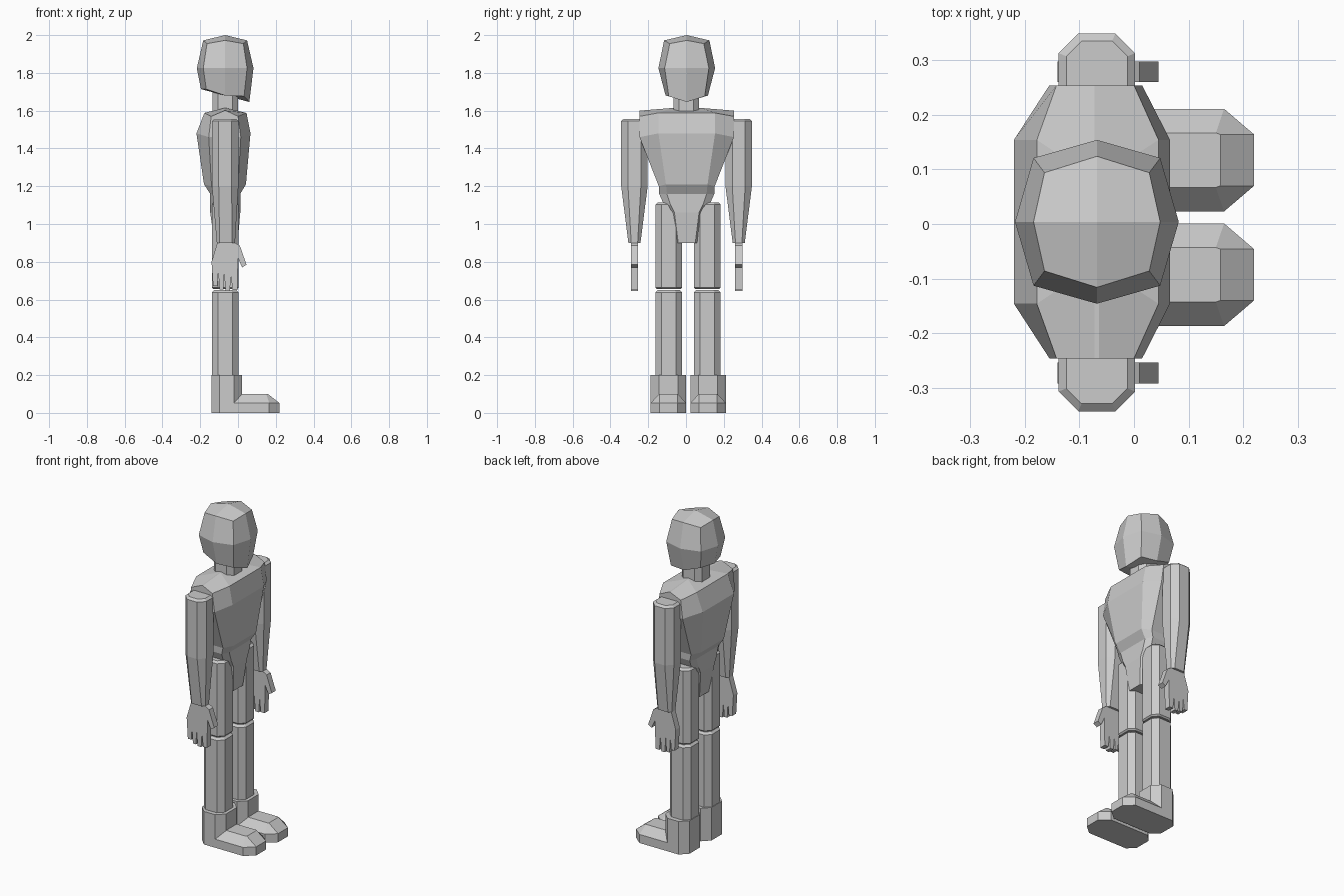
import bpy, bmesh, math

if "Cube" in bpy.data.objects:
    bpy.data.objects.remove(bpy.data.objects["Cube"])

grey = bpy.data.materials.new("light grey")
grey.diffuse_color = (0.6, 0.6, 0.6, 1)
grey.use_nodes = True
grey.node_tree.nodes["Principled BSDF"].inputs["Base Color"].default_value = grey.diffuse_color
CX = -0.068   # front-to-back centre of the body


def finish(name, bm):
    bmesh.ops.recalc_face_normals(bm, faces=bm.faces[:])
    mesh = bpy.data.meshes.new(name)
    bm.to_mesh(mesh)
    bm.free()
    mesh.materials.append(grey)
    obj = bpy.data.objects.new(name, mesh)
    bpy.context.collection.objects.link(obj)
    return obj


def loft(name, rings):
    """Skin a stack of equal-length point rings and cap both ends."""
    bm = bmesh.new()
    loops = [[bm.verts.new(p) for p in ring] for ring in rings]
    n = len(loops[0])
    for a, b in zip(loops, loops[1:]):
        for i in range(n):
            j = (i + 1) % n
            bm.faces.new((a[i], a[j], b[j], b[i]))
    bm.faces.new(loops[0])
    bm.faces.new(loops[-1])
    return finish(name, bm)


def octagon(cx, cy, z, hx, hy, c):
    """Rectangle with corners cut by c."""
    pts = [(hx, hy - c), (hx - c, hy), (c - hx, hy), (-hx, hy - c),
           (-hx, c - hy), (c - hx, -hy), (hx - c, -hy), (hx, c - hy)]
    return [(cx + x, cy + y, z) for x, y in pts]


def body_ring(z, back, front, yw, eback, efront, ye, rise=0):
    """Torso section: broad front and back, narrower side ends."""
    cy = 0.004
    return [(front, cy - yw, z + rise), (front, cy + yw, z + rise),
            (efront, cy + ye, z), (eback, cy + ye, z),
            (back, cy + yw, z + rise), (back, cy - yw, z + rise),
            (eback, cy - ye, z), (efront, cy - ye, z)]


# Head: 3x3x3 lattice shell, giving a faceted rounded block
bm = bmesh.new()
bmesh.ops.create_cube(bm, size=2)
bmesh.ops.subdivide_edges(bm, edges=bm.edges[:], cuts=1, use_grid_fill=True)
for v in bm.verts:
    i, j, k = (round(c) for c in v.co)
    if k == 0:       # widest ring
        r = (0.116, 0.117) if i and j else (0.15, 0.15)
        z = 1.825
    elif k == 1:     # crown
        r = (0.096, 0.09) if i and j else (0.116, 0.12)
        z = 2.0 if not (i or j) else (1.955 if i and j else 1.972)
    else:            # jaw, lower toward the face
        r = (0.1, 0.095) if i and j else (0.128, 0.112)
        z = 1.68 - 0.034 * i + (0.03 if i == 1 and j else 0)
    v.co = (CX + i * r[0], 0.004 + j * r[1], z)
finish("head", bm)

# Neck
loft("neck", [octagon(CX, 0.002, z, 0.068, 0.068, 0.03) for z in (1.57, 1.72)])

# Torso: shoulders, chest, waist and tapering pelvis
loft("torso", [
    body_ring(1.6, CX - 0.004, CX + 0.004, 0.08, CX - 0.004, CX + 0.004, 0.25, 0.014),
    body_ring(1.57, -0.178, 0.045, 0.15, -0.142, 0.0, 0.25, 0.018),
    body_ring(1.46, -0.22, 0.066, 0.15, -0.155, 0.015, 0.25, 0.02),
    body_ring(1.2, -0.18, 0.042, 0.11, -0.14, 0.0, 0.148, 0.01),
    body_ring(1.16, -0.147, 0.012, 0.105, -0.13, -0.01, 0.146),
    body_ring(1.1, -0.147, 0.012, 0.085, -0.125, -0.015, 0.12),
    body_ring(1.06, -0.147, 0.012, 0.065, -0.125, -0.015, 0.085),
    body_ring(0.9, -0.125, -0.002, 0.045, -0.115, -0.015, 0.056)])

# Hand outline in the x-z plane: wrist, thumb, palm and four fingers
HAND = [(-0.11, 0.9), (-0.015, 0.9), (0.01, 0.885), (0.045, 0.785), (0.022, 0.77),
        (0.0, 0.82), (-0.004, 0.65), (-0.03, 0.65), (-0.037, 0.735),
        (-0.043, 0.645), (-0.066, 0.645), (-0.073, 0.735),
        (-0.078, 0.652), (-0.098, 0.652), (-0.104, 0.745),
        (-0.109, 0.672), (-0.132, 0.672), (-0.14, 0.8)]

for side, s in (("right", -1), ("left", 1)):
    # Arm: upper arm and tapering forearm
    ay = 0.003 + s * 0.276
    loft(side + "_upper_arm", [
        octagon(CX, ay, 1.557, 0.056, 0.056, 0.028),
        octagon(CX, ay, 1.545, 0.07, 0.07, 0.036),
        octagon(CX, ay, 1.2, 0.07, 0.07, 0.036)])
    loft(side + "_forearm", [
        octagon(CX, ay, 1.2, 0.07, 0.07, 0.036),
        octagon(CX + 0.004, ay, 0.9, 0.048, 0.032, 0.015)])
    # Hand: flat plate extruded sideways
    loft(side + "_hand", [[(x, ay + d, z) for x, z in HAND] for d in (-0.019, 0.019)])

    # Leg: thigh and shin with a narrow groove at the knee
    ly = 0.011 + s * 0.102
    for part, lo, hi in (("thigh", 0.655, 1.115), ("shin", 0.1, 0.65)):
        loft(f"{side}_{part}", [
            octagon(CX, ly, z, r, r, r * 0.45)
            for z, r in ((lo, 0.062), (lo + 0.008, 0.07), (hi - 0.012, 0.07), (hi, 0.058))])

    # Boot: ankle cuff and chamfered foot
    fy = 0.012 + s * 0.105
    loft(side + "_boot_cuff", [octagon(-0.06, fy, z, 0.081, 0.094, 0.043) for z in (0, 0.2)])
    foot = []
    for z, front, side_y, toe_x, toe_y in ((0, 0.22, 0.094, 0.165, 0.047),
                                           (0.052, 0.22, 0.094, 0.165, 0.047),
                                           (0.1, 0.158, 0.05, 0.15, 0.047)):
        foot.append([(-0.06, fy - side_y, z), (toe_x, fy - side_y, z),
                     (front, fy - toe_y, z), (front, fy + toe_y, z),
                     (toe_x, fy + side_y, z), (-0.06, fy + side_y, z)])
    loft(side + "_foot", foot)
